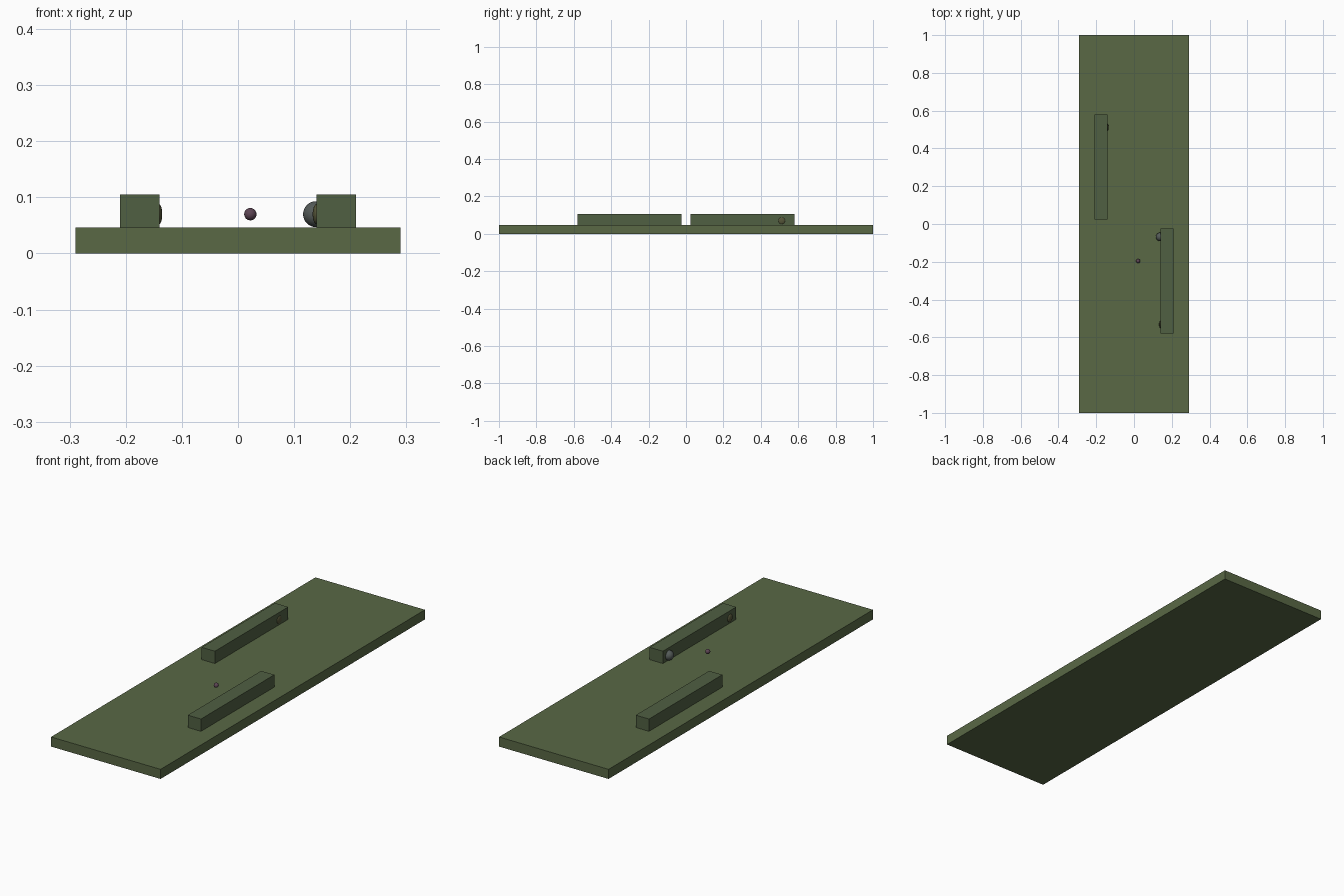
import bpy

if "Cube" in bpy.data.objects:
    bpy.data.objects.remove(bpy.data.objects["Cube"])


def material(name, rgb):
    m = bpy.data.materials.new(name)
    m.diffuse_color = (*rgb, 1)
    m.use_nodes = True
    m.node_tree.nodes["Principled BSDF"].inputs["Base Color"].default_value = m.diffuse_color
    return m


board_green = material("board_green", (0.10, 0.14, 0.06))
bar_green = material("bar_green", (0.08, 0.115, 0.055))
stud_olive = material("stud_olive", (0.09, 0.09, 0.04))
ball_grey = material("ball_grey", (0.09, 0.105, 0.10))
ball_plum = material("ball_plum", (0.11, 0.06, 0.09))


def box(name, lo, hi, mat):
    centre = [(a + b) / 2 for a, b in zip(lo, hi)]
    bpy.ops.mesh.primitive_cube_add(size=1, location=centre)
    ob = bpy.context.object
    ob.name = name
    ob.scale = [b - a for a, b in zip(lo, hi)]
    ob.data.materials.append(mat)


def ball(name, centre, radii, mat):
    bpy.ops.mesh.primitive_uv_sphere_add(segments=32, ring_count=16, radius=1, location=centre)
    ob = bpy.context.object
    ob.name = name
    ob.scale = radii
    ob.data.materials.append(mat)
    bpy.ops.object.shade_smooth()


# Flat board
BOARD_TOP = 0.046
box("board", (-0.29, -1, 0), (0.29, 1, BOARD_TOP), board_green)

# Two staggered side bars
box("left_bar", (-0.21, 0.025, BOARD_TOP), (-0.14, 0.58, 0.105), bar_green)
box("right_bar", (0.14, -0.58, BOARD_TOP), (0.21, -0.025, 0.105), bar_green)

# Shallow domed studs on the inner bar faces
ball("left_stud", (-0.141, 0.512, 0.07), (0.006, 0.018, 0.018), stud_olive)
ball("right_stud", (0.14, -0.532, 0.07), (0.007, 0.018, 0.018), stud_olive)

# Ball half sunk into the right bar, and small loose ball
ball("large_ball", (0.139, -0.068, 0.07), (0.023,) * 3, ball_grey)
ball("small_ball", (0.022, -0.196, 0.07), (0.011,) * 3, ball_plum)
